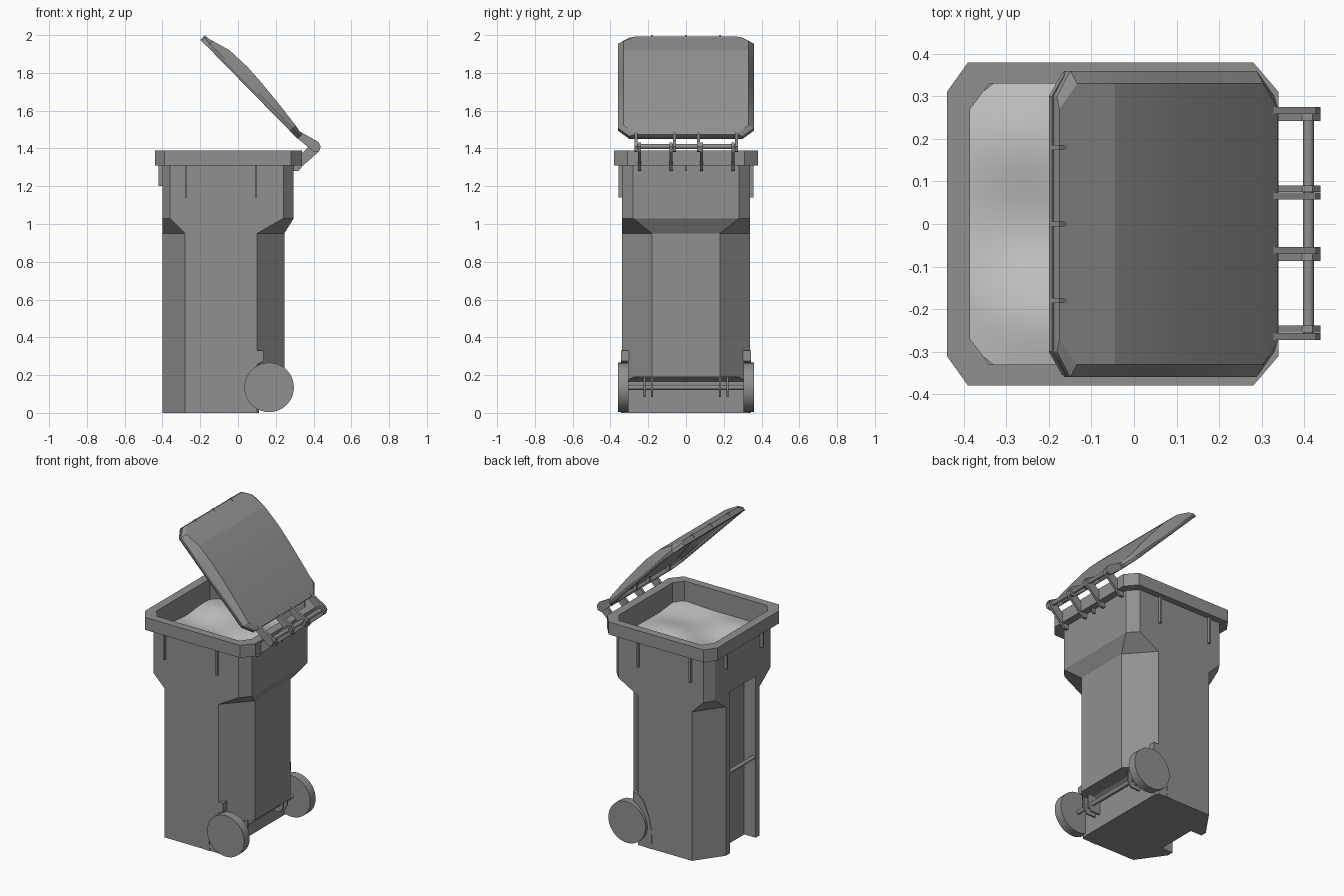
import bpy, bmesh, math
from mathutils import Vector

cube = bpy.data.objects.get("Cube")
if cube:
    bpy.data.objects.remove(cube, do_unlink=True)


def material(name, value):
    m = bpy.data.materials.new(name)
    m.use_nodes = True
    colour = (value, value, value, 1)
    m.diffuse_color = colour
    m.node_tree.nodes["Principled BSDF"].inputs["Base Color"].default_value = colour
    return m


GREY = material("grey plastic", 0.28)
PALE = material("pale filling", 0.55)


def finish(name, bm, mat=GREY, smooth=None):
    bmesh.ops.recalc_face_normals(bm, faces=bm.faces)
    mesh = bpy.data.meshes.new(name)
    bm.to_mesh(mesh)
    bm.free()
    mesh.materials.append(mat)
    ob = bpy.data.objects.new(name, mesh)
    bpy.context.collection.objects.link(ob)
    bpy.context.view_layer.objects.active = ob
    if smooth:
        bpy.ops.object.select_all(action='DESELECT')
        ob.select_set(True)
        bpy.ops.object.shade_smooth_by_angle(angle=math.radians(smooth))
    return ob


def loft(bm, rows, closed):
    """Skin a list of point rows and close both ends."""
    rings = [[bm.verts.new(p) for p in row] for row in rows]
    n = len(rings[0])
    for a, b in zip(rings, rings[1:]):
        for i in range(n if closed else n - 1):
            j = (i + 1) % n
            bm.faces.new((a[i], a[j], b[j], b[i]))
    bm.faces.new(rings[0])
    bm.faces.new(rings[-1])


def prism(name, profile, y0, y1):
    """Extrude an x-z profile along y."""
    bm = bmesh.new()
    loft(bm, [[(x, y, z) for x, z in profile] for y in (y0, y1)], True)
    return finish(name, bm)


def box(name, x0, x1, y0, y1, z0, z1):
    return prism(name, [(x0, z0), (x1, z0), (x1, z1), (x0, z1)], y0, y1)


def rod(name, x, z, y0, y1, r, sides=16):
    ring = [(x + r * math.cos(2 * math.pi * i / sides),
             z + r * math.sin(2 * math.pi * i / sides)) for i in range(sides)]
    ob = prism(name, ring, y0, y1)
    bpy.ops.object.select_all(action='DESELECT')
    ob.select_set(True)
    bpy.ops.object.shade_smooth_by_angle(angle=math.radians(35))
    return ob


def octagon(z, x0, x1, w, fx, fy, bx, by):
    """Rectangle with cut corners: f = -x corners, b = +x corners."""
    half = [(x0, w - fy), (x0 + fx, w), (x1 - bx, w), (x1, w - by)]
    return [(x, y, z) for x, y in half] + [(x, -y, z) for x, y in reversed(half)]


# Body with rim and hollow top
lower = (-.40, .245, .34, .12, .17, .145, .16)
upper = (-.40, .295, .34, .04, .06, .055, .06)
rim = (-.44, .34, .38, .05, .07, .06, .07)
inner = (-.385, .285, .33, .045, .06, .045, .06)
levels = [(0, lower), (.95, lower), (1.03, upper), (1.31, upper),
          (1.31, rim), (1.39, rim), (1.39, inner), (1.18, inner)]
bm = bmesh.new()
loft(bm, [octagon(z, *shape) for z, shape in levels], True)
body = finish("bin_body", bm)

# Axle space and handle channel cut from the body
cutters = [
    prism("axle_cutter", [(.11, -.1), (.11, .165), (.155, .19), (.4, .19), (.4, -.1)], -.5, .5),
    box("channel_cutter", -.5, -.32, -.13, .13, -.1, 1.03),
]
for cutter in cutters:
    cutter.hide_render = True
    mod = body.modifiers.new("cut", 'BOOLEAN')
    mod.operation = 'DIFFERENCE'
    mod.solver = 'EXACT'
    mod.object = cutter
    bpy.context.view_layer.objects.active = body
    bpy.ops.object.modifier_apply(modifier=mod.name)
    bpy.data.objects.remove(cutter, do_unlink=True)

rod("channel_bar", -.385, .51, -.135, .135, .012)

# Filling: gently lumpy surface inside the walls
bm = bmesh.new()
bmesh.ops.create_grid(bm, x_segments=24, y_segments=24, size=1)
for v in bm.verts:
    x = -.05 + .336 * v.co.x
    edge = min(x + .386, .286 - x)
    y = v.co.y * min(.331, .271 + max(edge, 0) * 1.33)
    z = 1.255 + .012 * math.sin(11 * x + 1) * math.cos(13 * y) + .008 * math.sin(17 * y + 5 * x)
    v.co = (x, y, z)
finish("filling", bm, PALE, 60)

# Small ribs below the rim
for s in (-1, 1):
    for x in (-.275, .095):
        box("side_rib", x - .006, x + .006, s * .335, s * .357, 1.14, 1.315)
    box("front_rib", -.42, -.395, s * .18 - .006, s * .18 + .006, 1.2, 1.315)
box("back_rib", .29, .315, -.005, .005, 1.28, 1.315)

# Wheels, fenders, axle and brackets
fender = [(0, 0), (.005, .12), (.025, .21), (.06, .29), (.10, .33), (.135, .33),
          (.135, .275), (.09, .25), (.05, .20), (.03, .135), (.04, 0)]
for s in (-1, 1):
    rod("wheel", .165, .135, s * .305, s * .36, .131, 40)
    prism("fender", fender, s * .30, s * .343)
    for y in (.18, .22):
        prism("axle_bracket", [(.10, .085), (.175, .085), (.195, .12), (.195, .192), (.10, .192)],
              s * y - .005, s * y + .005)
rod("axle", .165, .135, -.31, .31, .013)

# Lid: open shell tilted on its hinge
origin = Vector((.33, 0, 1.465))
along = Vector((-.70, 0, .714))
normal = Vector((.714, 0, .70))


def lid_point(s, y, h):
    return origin + along * s + normal * h + Vector((0, y, 0))


rows = [(0, .30, .012), (.06, .36, .022), (.16, .36, .034), (.25, .36, .043),
        (.36, .36, .052), (.457, .36, .057), (.587, .36, .051),
        (.685, .36, .022), (.73, .30, .008)]
bm = bmesh.new()
loft(bm, [[lid_point(s, y, h) for y, h in
           ((-w, -.02), (-w, 0), (-w + .03, top), (w - .03, top), (w, 0), (w, -.02))]
          for s, w, top in rows], False)
lid = finish("lid", bm, smooth=12)
shell = lid.modifiers.new("shell", 'SOLIDIFY')
shell.thickness = .012
shell.offset = -1

# Front lip and its small ribs
bm = bmesh.new()
loft(bm, [[lid_point(s, y, h) for s, y in ((.69, -.355), (.735, -.30), (.735, .30), (.69, .355))]
          for h in (-.022, -.012)], True)
finish("lid_lip", bm)
for y in (-.18, 0, .18):
    bm = bmesh.new()
    loft(bm, [[lid_point(s, y + d, h) for s, d in ((.70, -.006), (.735, -.006), (.735, .006), (.70, .006))]
              for h in (-.015, .014)], True)
    finish("lip_rib", bm)

# Hinges: a lid arm and a body arm side by side, joined by one rod
lid_arm = [(.295, 1.505), (.345, 1.48), (.425, 1.435), (.438, 1.41), (.43, 1.385),
           (.405, 1.38), (.38, 1.40), (.30, 1.465)]
body_arm = [(.29, 1.28), (.32, 1.28), (.345, 1.31), (.43, 1.385), (.438, 1.41),
            (.42, 1.432), (.395, 1.43), (.335, 1.37), (.29, 1.33)]
for y_lid, y_body in ((.267, .25), (.066, .083), (-.062, -.079), (-.264, -.247)):
    prism("lid_hinge_arm", lid_arm, y_lid - .008, y_lid + .008)
    prism("body_hinge_arm", body_arm, y_body - .008, y_body + .008)
rod("hinge_rod", .41, 1.41, -.268, .27, .013)
